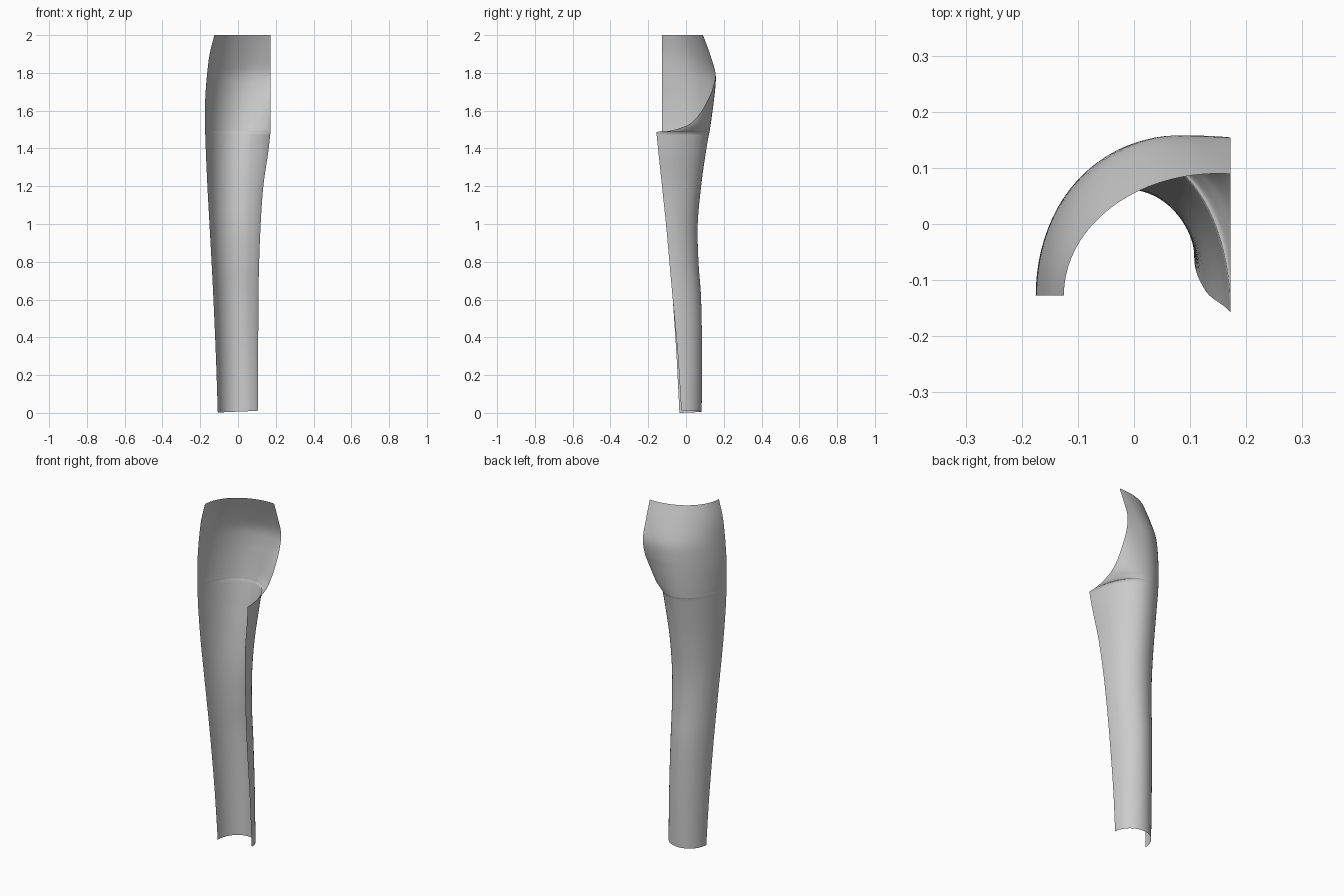
import bpy, bmesh
from math import sin, cos, radians, pi

if "Cube" in bpy.data.objects:
    bpy.data.objects.remove(bpy.data.objects["Cube"])

# Section keys: z, outer edge x,y, rearmost point x,y, inner edge x,y, inner arc angle
LEG = [
    (0.00, -.107, -.035, .000, .083, .107, -.025, 90),
    (0.30, -.117, -.050, .000, .085, .107, -.043, 90),
    (0.60, -.130, -.070, -.005, .080, .108, -.070, 90),
    (0.80, -.140, -.086, -.010, .066, .112, -.088, 90),
    (1.00, -.151, -.102, -.010, .062, .120, -.106, 90),
    (1.20, -.162, -.117, -.005, .080, .134, -.127, 90),
    (1.38, -.170, -.126, .000, .105, .160, -.146, 90),
    (1.488, -.174, -.127, .010, .124, .172, -.157, 90),
]
SEAT = [
    LEG[-1],
    (1.491, -.174, -.127, .010, .125, .172, -.100, 87),
    (1.505, -.174, -.127, .012, .127, .172, -.040, 83),
    (1.530, -.175, -.127, .018, .131, .172, .020, 78),
    (1.580, -.175, -.127, .028, .138, .172, .070, 70),
    (1.650, -.174, -.127, .045, .147, .172, .112, 60),
    (1.720, -.170, -.127, .065, .155, .172, .142, 50),
    (1.800, -.163, -.127, .090, .156, .172, .154, 40),
    (1.900, -.150, -.127, .125, .127, .172, .125, 40),
    (2.000, -.125, -.127, .150, .090, .172, .089, 40),
]
N = 20  # points per half section


def smooth_rows(keys, sub):
    """Catmull-Rom interpolation of the section keys."""
    rows = []
    for i in range(len(keys) - 1):
        p1, p2 = keys[i], keys[i + 1]
        p0 = keys[i - 1] if i else [2 * a - b for a, b in zip(p1, p2)]
        p3 = keys[i + 2] if i + 2 < len(keys) else [2 * b - a for a, b in zip(p1, p2)]
        for s in range(sub):
            t = s / sub
            rows.append([.5 * (2 * b + (c - a) * t + (2 * a - 5 * b + 4 * c - d) * t * t
                               + (3 * b - a - 3 * c + d) * t ** 3)
                         for a, b, c, d in zip(p0, p1, p2, p3)])
    return rows + [list(keys[-1])]


def section(row):
    """Open arc: outer edge, round the back, to the inner edge."""
    z, xl, yl, xa, ya, xr, yr, ang = row
    end = radians(ang)
    pts = []
    for i in range(N + 1):
        a = i / N * pi / 2
        pts.append((xa + (xl - xa) * cos(a), yl + (ya - yl) * sin(a)))
    for i in range(1, N + 1):
        b = i / N * end
        pts.append((xa + (xr - xa) * sin(b) / sin(end),
                    ya - (ya - yr) * (1 - cos(b)) / (1 - cos(end))))
    # hem rises slightly toward the inner leg
    lift = .013 * max(0, 1 - z / .3)
    return [(x, y, z + lift * i / (2 * N)) for i, (x, y) in enumerate(pts)]


# Back leg panel: lower leg and seat lofted as one open sheet
rows = smooth_rows(LEG, 6)[:-1] + smooth_rows(SEAT, 4)
bm = bmesh.new()
grid = [[bm.verts.new(p) for p in section(r)] for r in rows]
for lo, hi in zip(grid, grid[1:]):
    for i in range(2 * N):
        bm.faces.new((lo[i + 1], lo[i], hi[i], hi[i + 1]))
mesh = bpy.data.meshes.new("trouser_back_panel")
bm.to_mesh(mesh)
bm.free()
mesh.shade_smooth()
panel = bpy.data.objects.new("trouser_back_panel", mesh)
bpy.context.collection.objects.link(panel)
